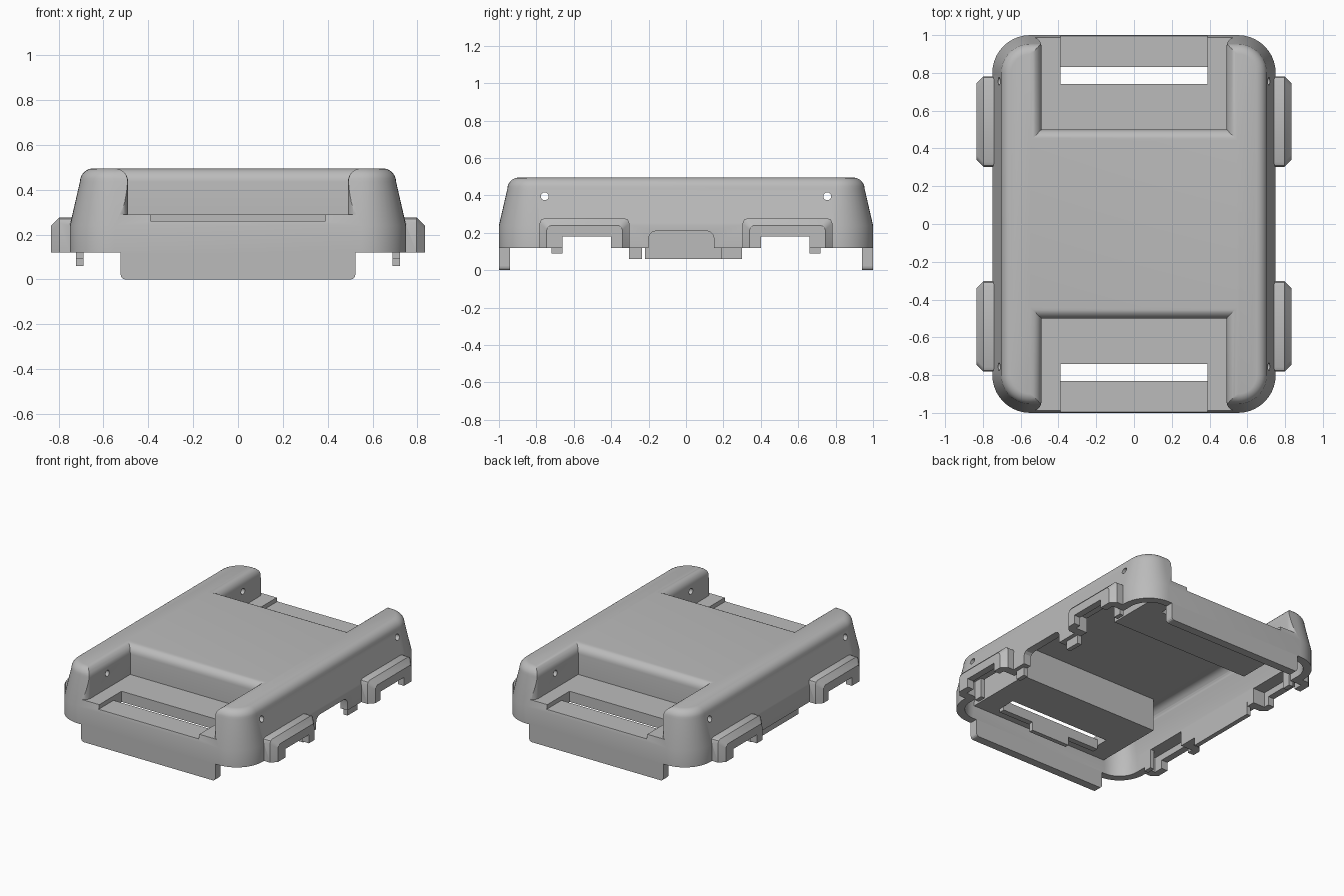
import bpy, bmesh
from math import sin, cos, pi, radians

cube = bpy.data.objects.get("Cube")
if cube:
    bpy.data.objects.remove(cube)

grey = bpy.data.materials.new("light grey plastic")
grey.use_nodes = True
grey.diffuse_color = (0.5, 0.5, 0.5, 1)
grey.node_tree.nodes["Principled BSDF"].inputs["Base Color"].default_value = (0.5, 0.5, 0.5, 1)

WALL = 0.055
RIM, TOP = 0.12, 0.495


def loft(name, rings):
    """Closed solid skinned through rings of equal point count."""
    bm = bmesh.new()
    vs = [[bm.verts.new(p) for p in ring] for ring in rings]
    n = len(vs[0])
    for a, b in zip(vs, vs[1:]):
        for i in range(n):
            j = (i + 1) % n
            bm.faces.new((a[i], a[j], b[j], b[i]))
    bm.faces.new(vs[0][::-1])
    bm.faces.new(vs[-1])
    bmesh.ops.recalc_face_normals(bm, faces=bm.faces)
    mesh = bpy.data.meshes.new(name)
    bm.to_mesh(mesh)
    bm.free()
    mesh.materials.append(grey)
    ob = bpy.data.objects.new(name, mesh)
    bpy.context.collection.objects.link(ob)
    return ob


def box(name, x, y, z):
    return loft(name, [[(x[0], y[0], h), (x[1], y[0], h), (x[1], y[1], h), (x[0], y[1], h)] for h in z])


def activate(ob):
    bpy.ops.object.select_all(action='DESELECT')
    ob.select_set(True)
    bpy.context.view_layer.objects.active = ob


def combine(ob, other, op='DIFFERENCE'):
    """Apply a boolean and drop the second solid."""
    mod = ob.modifiers.new("cut", 'BOOLEAN')
    mod.operation, mod.object, mod.solver = op, other, 'EXACT'
    activate(ob)
    bpy.ops.object.modifier_apply(modifier=mod.name)
    bpy.data.objects.remove(other)


def rounded_ring(inset, z, steps=10):
    hx, hy, r = 0.75 - inset, 1.0 - inset, max(0.2 - inset, 0.05)
    pts = []
    for k, (sx, sy) in enumerate([(1, 1), (-1, 1), (-1, -1), (1, -1)]):
        for i in range(steps + 1):
            a = (k + i / steps) * pi / 2
            pts.append((sx * (hx - r) + r * cos(a), sy * (hy - r) + r * sin(a), z))
    return pts


def body_rings(inset, bottom, drop):
    """Upright skirt, tapered wall, then a rounded top edge."""
    prof = [(0, bottom), (0, 0.24), (0.045, 0.435)]
    for i in range(1, 7):
        a = i / 6 * radians(85)
        prof.append((0.045 + 0.06 * (1 - cos(a)), 0.435 + 0.06 * sin(a)))
    return [rounded_ring(o + inset, z - drop * (z > 0.3)) for o, z in prof]


def recess(s):
    """Pocket with flared upper edges and flared mouth corners."""
    prof = [(0, 0.29), (0, 0.435)]
    prof += [(0.06 * (1 - cos(a)), 0.435 + 0.06 * sin(a)) for a in [i * pi / 12 for i in range(1, 7)]]
    prof.append((0.06, 0.6))
    rings = []
    for o, z in prof:
        side = [(0.49 + o, 0.5 - o)]
        for i in range(7):
            a = i * pi / 12
            side.append((0.49 + o + 0.05 * (1 - cos(a)), 0.94 + 0.05 * sin(a)))
        side.append((0.54 + o, 1.2))
        rings.append([(x, s * y, z) for x, y in side] + [(-x, s * y, z) for x, y in side[::-1]])
    return loft("recess_cutter", rings)


def arch_ring(x, grow, s, sy):
    """Side arch outline with softened upper corners."""
    a, b, top, c = 0.34 - grow, 0.745 + grow, 0.24 + grow, 0.025
    pts = [(a, RIM), (a, top - c), (a + c * 0.3, top - c * 0.3), (a + c, top),
           (b - c, top), (b - c * 0.3, top - c * 0.3), (b, top - c), (b, RIM)]
    return [(s * x, sy * y, z) for y, z in pts]


# Outer shell with the four side arches
shell = loft("cover_shell", body_rings(0, RIM, 0))
for sx in (-1, 1):
    for sy in (-1, 1):
        arch = loft("side_arch", [arch_ring(0.70, 0.037, sx, sy), arch_ring(0.797, 0.037, sx, sy),
                                  arch_ring(0.833, 0, sx, sy)])
        combine(shell, arch, 'UNION')

# Hollow interior that steps around the end recesses
cavity = loft("cavity", body_rings(WALL, -0.1, 0.05))
for s in (-1, 1):
    combine(cavity, box("step", (-0.54, 0.54), sorted((s * 0.45, s * 1.3)), (0.215, 0.8)))
combine(shell, cavity)

# End recesses, shallow trays and through slots
for s in (-1, 1):
    combine(shell, recess(s))
    combine(shell, box("tray", (-0.39, 0.39), sorted((s * 0.74, s * 1.1)), (0.26, 0.4)))
    combine(shell, box("slot", (-0.39, 0.39), sorted((s * 0.74, s * 0.83)), (0.1, 0.4)))

# Clip tunnels and openings below the arches, and screw holes
for sy in (-1, 1):
    for sx in (-1, 1):
        combine(shell, box("tunnel", sorted((sx * 0.6, sx * 0.785)), sorted((sy * 0.36, sy * 0.725)), (0, 0.225)))
        combine(shell, box("opening", sorted((sx * 0.6, sx * 0.95)), sorted((sy * 0.4, sy * 0.66)), (0, 0.18)))
    hole = [[(x, sy * 0.755 + 0.021 * cos(i * pi / 10), 0.395 + 0.021 * sin(i * pi / 10))
             for i in range(20)] for x in (-1, 1)]
    combine(shell, loft("screw_hole", hole))

# Port notch on the left wall
c = 0.04
notch = [(-0.2, 0), (-0.2, 0.21 - c)]
notch += [(-0.2 + c - c * cos(a), 0.21 - c + c * sin(a)) for a in (pi / 6, pi / 3, pi / 2)]
notch += [(0.15 - c + c * sin(a), 0.21 - c + c * cos(a)) for a in (0, pi / 6, pi / 3, pi / 2)]
notch.append((0.15, 0))
combine(shell, loft("port_notch", [[(x, y, z) for y, z in notch] for x in (0.6, 0.9)]))

activate(shell)
bpy.ops.object.shade_smooth_by_angle(angle=radians(28))

# Skirts hanging from both ends, with rounded lower corners
for s, name in ((-1, "front_skirt"), (1, "back_skirt")):
    r = 0.02
    side = [(0.523, RIM)] + [(0.523 - r + r * cos(a), r - r * sin(a)) for a in (0, pi / 6, pi / 3, pi / 2)]
    outline = side + [(-x, z) for x, z in side[::-1]]
    loft(name, [[(x, s * y, z) for x, z in outline] for y in (0.942, 1.0)])
    # Stop plate and rib beneath the tray
    box(name + "_stop_plate", (-0.15, 0.15), sorted((s * 0.83, s * 0.86)), (0.13, 0.215))
    box(name + "_rib", (-0.39, 0.39), sorted((s * 0.83, s * 0.87)), (0.19, 0.215))

# Locating tabs along the side walls
for s, name, spans in ((1, "left", [(-0.305, -0.235), (0.19, 0.30)]),
                       (-1, "right", [(-0.22, 0.30)])):
    wall = sorted((s * 0.69, s * 0.722))
    for span in spans:
        box(name + "_locating_tab", wall, span, (0.06, RIM + 0.03))
    for sy in (-1, 1):
        box(name + "_clip_leg", wall, sorted((sy * 0.66, sy * 0.72)), (0.09, 0.226))
